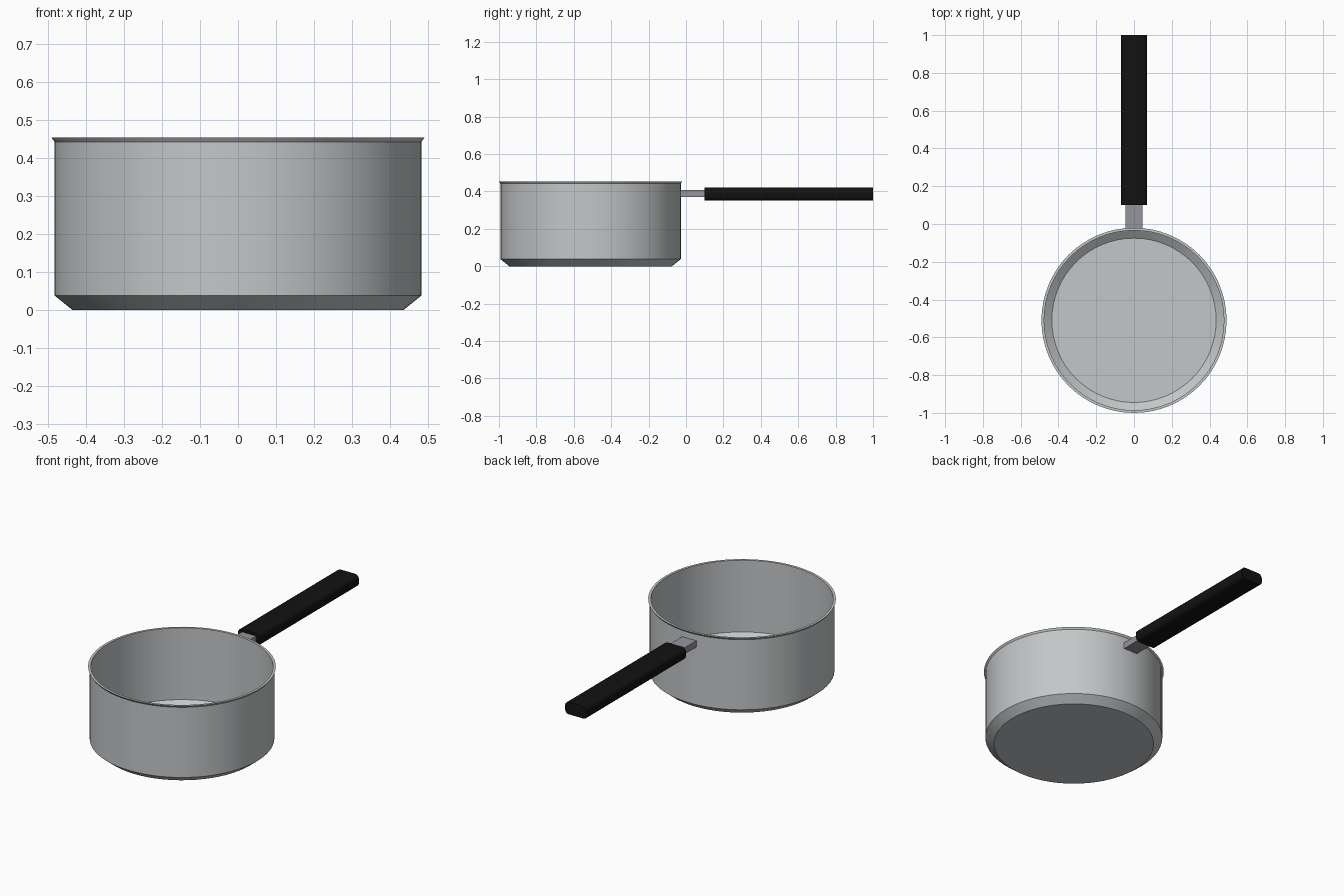
import bpy, bmesh, math

if "Cube" in bpy.data.objects:
    bpy.data.objects.remove(bpy.data.objects["Cube"], do_unlink=True)


def material(name, colour, metal=0.0):
    m = bpy.data.materials.new(name)
    m.use_nodes = True
    m.diffuse_color = (*colour, 1)
    node = next(n for n in m.node_tree.nodes if n.type == 'BSDF_PRINCIPLED')
    node.inputs["Base Color"].default_value = (*colour, 1)
    return m


def finish(name, bm, mat):
    bmesh.ops.recalc_face_normals(bm, faces=bm.faces)
    mesh = bpy.data.meshes.new(name)
    bm.to_mesh(mesh)
    bm.free()
    mesh.materials.append(mat)
    ob = bpy.data.objects.new(name, mesh)
    bpy.context.collection.objects.link(ob)
    bpy.ops.object.select_all(action='DESELECT')
    ob.select_set(True)
    bpy.context.view_layer.objects.active = ob
    bpy.ops.object.shade_smooth_by_angle(angle=math.radians(30))
    return ob


def lathe(name, profile, centre_y, mat, steps=64):
    """Revolve an (r, z) profile and cap both of its ends."""
    bm = bmesh.new()
    rings = []
    for r, z in profile:
        rings.append([bm.verts.new((r * math.cos(a), centre_y + r * math.sin(a), z))
                      for a in (2 * math.pi * i / steps for i in range(steps))])
    for low, high in zip(rings, rings[1:]):
        for i in range(steps):
            j = (i + 1) % steps
            bm.faces.new((low[i], low[j], high[j], high[i]))
    bm.faces.new(rings[0])
    bm.faces.new(rings[-1])
    return finish(name, bm, mat)


def bar(name, half_width, y_range, z_range, mat, radius=0):
    """Box along y, with its four long edges optionally rounded."""
    bm = bmesh.new()
    bmesh.ops.create_cube(bm, size=1)
    for v in bm.verts:
        v.co = (2 * half_width * v.co.x, y_range[v.co.y > 0], z_range[v.co.z > 0])
    if radius:
        long_edges = [e for e in bm.edges
                      if abs(e.verts[0].co.y - e.verts[1].co.y) > 0.01]
        bmesh.ops.bevel(bm, geom=long_edges, offset=radius, segments=5,
                        profile=0.5, affect='EDGES')
    return finish(name, bm, mat)


steel = material("brushed_steel", (0.55, 0.57, 0.58))
bracket_grey = material("bracket_grey", (0.30, 0.30, 0.34))
black = material("black_plastic", (0.006, 0.006, 0.006))

# Pot: outer base, chamfer, wall, flared lip, then inner wall and floor
lathe("pot", [(0.435, 0), (0.482, 0.038), (0.482, 0.442), (0.49, 0.453),
              (0.476, 0.453), (0.476, 0.04), (0.435, 0.008)], -0.51, steel)

# Handle: metal bracket and rounded grip
bar("handle_bracket", 0.045, (-0.032, 0.12), (0.37, 0.407), bracket_grey)
bar("handle_grip", 0.07, (0.1, 1.0), (0.352, 0.422), black, radius=0.024)
